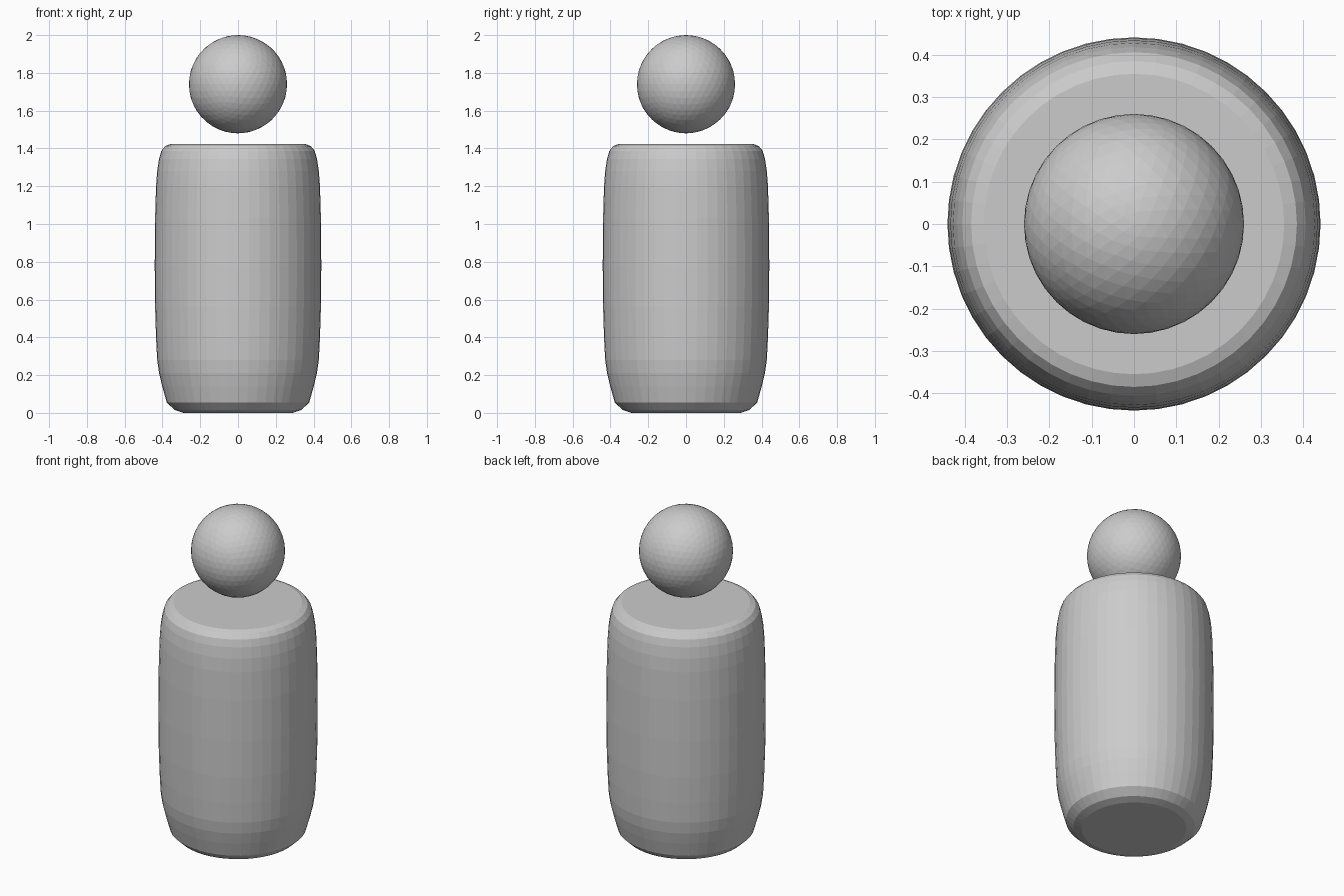
import bpy, bmesh, math

if "Cube" in bpy.data.objects:
    bpy.data.objects.remove(bpy.data.objects["Cube"])

def make_object(name, bm):
    bmesh.ops.recalc_face_normals(bm, faces=bm.faces)
    mesh = bpy.data.meshes.new(name)
    bm.to_mesh(mesh)
    bm.free()
    obj = bpy.data.objects.new(name, mesh)
    bpy.context.collection.objects.link(obj)
    return obj

def lathe(name, profile, sides):
    bm = bmesh.new()
    rings = [[bm.verts.new((r * math.cos(2 * math.pi * i / sides),
                            r * math.sin(2 * math.pi * i / sides), z))
              for i in range(sides)] for r, z in profile]
    for low, high in zip(rings, rings[1:]):
        for i in range(sides):
            j = (i + 1) % sides
            bm.faces.new((low[i], low[j], high[j], high[i]))
    bm.faces.new(rings[0][::-1])
    bm.faces.new(rings[-1])
    return make_object(name, bm)

# Rounded barrel body, flat-faced, narrower at the base
profile = [(0.29, 0.0), (0.335, 0.015), (0.377, 0.055), (0.401, 0.14),
           (0.418, 0.21), (0.428, 0.28), (0.434, 0.40), (0.439, 0.56),
           (0.441, 0.78), (0.439, 1.03), (0.434, 1.20), (0.428, 1.28),
           (0.418, 1.345), (0.406, 1.387), (0.385, 1.413), (0.355, 1.424)]
lathe("body", profile, 48)

# Floating ball head
bm = bmesh.new()
bmesh.ops.create_icosphere(bm, subdivisions=4, radius=0.26)
head = make_object("head", bm)
head.location = (0, 0, 1.74)
